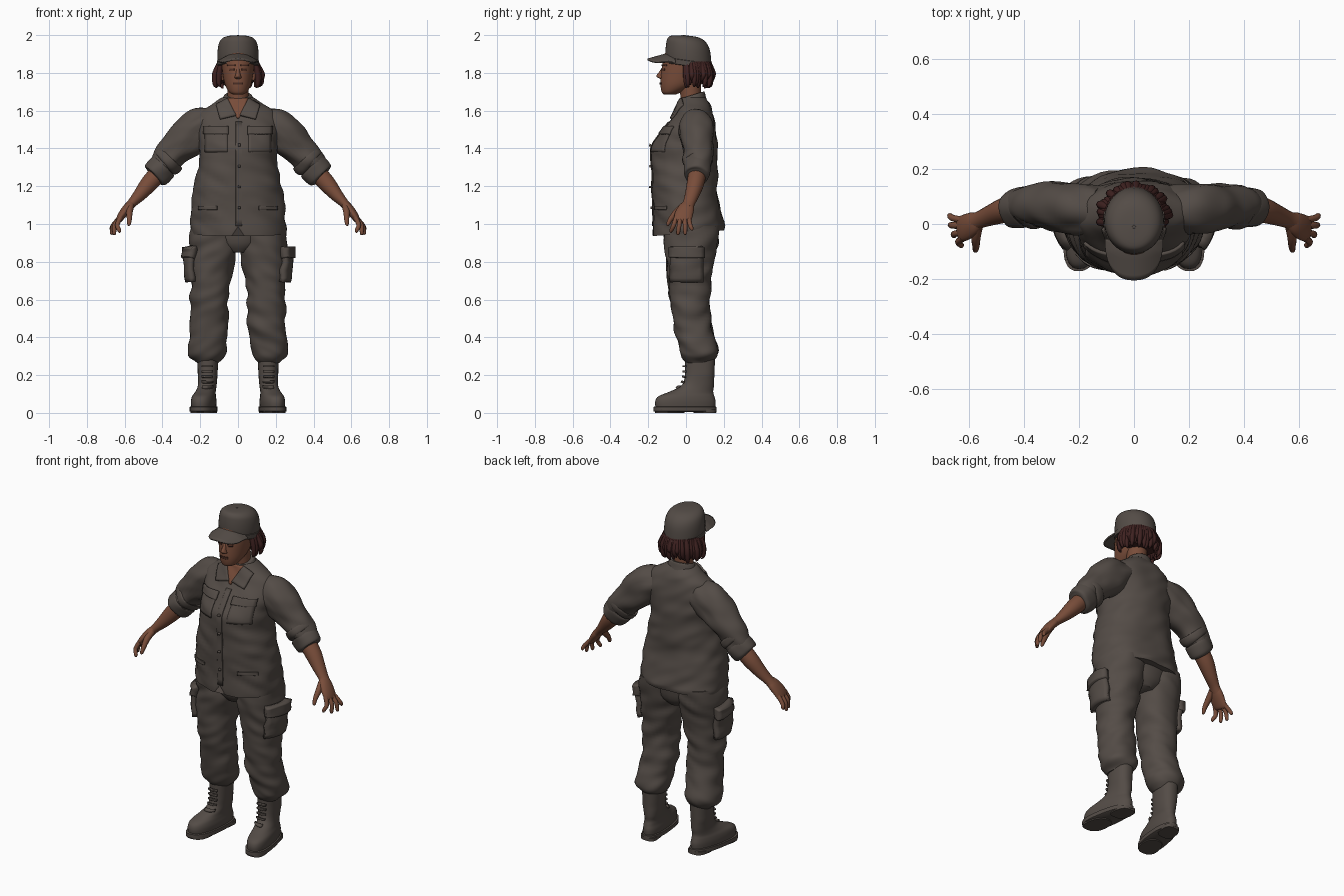
import bpy, bmesh, math, random
from mathutils import Vector, noise
from mathutils.bvhtree import BVHTree

random.seed(4)


def material(name, rgb):
    m = bpy.data.materials.new(name)
    m.diffuse_color = (*rgb, 1)
    return m


FABRIC = material("drab fabric", (0.088, 0.072, 0.062))
SKIN = material("brown skin", (0.19, 0.074, 0.042))
HAIR = material("dark red hair", (0.05, 0.016, 0.015))
DARK = material("dark features", (0.07, 0.027, 0.018))


def finish(name, verts, faces, mat, angle=50):
    me = bpy.data.meshes.new(name)
    me.from_pydata(verts, [], faces)
    bm = bmesh.new()
    bm.from_mesh(me)
    bmesh.ops.recalc_face_normals(bm, faces=bm.faces)
    bm.to_mesh(me)
    bm.free()
    ob = bpy.data.objects.new(name, me)
    bpy.context.collection.objects.link(ob)
    me.materials.append(mat)
    bpy.ops.object.select_all(action='DESELECT')
    ob.select_set(True)
    bpy.context.view_layer.objects.active = ob
    bpy.ops.object.shade_smooth_by_angle(angle=math.radians(angle))
    return ob


def smooth_rings(rings, steps):
    out = []
    for i in range(len(rings) - 1):
        p = [Vector(rings[min(max(i + k, 0), len(rings) - 1)]) for k in (-1, 0, 1, 2)]
        for j in range(steps):
            t = j / steps
            out.append(0.5 * (2 * p[1] + (p[2] - p[0]) * t + (2 * p[0] - 5 * p[1] + 4 * p[2] - p[3]) * t * t
                              + (3 * p[1] - p[0] - 3 * p[2] + p[3]) * t ** 3))
    return out + [Vector(rings[-1])]


def loft(name, rings, mat, n=28, steps=4, power=2.0, fold=0, warp=None, along=False, s=1):
    """Rings are (x, y, z, half width, half depth), level or square to the path."""
    rs = smooth_rings(rings, steps)
    verts, faces = [], []
    for i, r in enumerate(rs):
        c, u, v = Vector(r[:3]), Vector((1, 0, 0)), Vector((0, 1, 0))
        if along:
            t = (Vector(rs[min(i + 1, len(rs) - 1)][:3]) - Vector(rs[max(i - 1, 0)][:3])).normalized()
            u = v.cross(t).normalized()
            v = t.cross(u)
        for k in range(n):
            a = 2 * math.pi * k / n
            ca, sa = math.cos(a), math.sin(a)
            d = (u * math.copysign(abs(ca) ** (2 / power), ca) * r[3]
                 + v * math.copysign(abs(sa) ** (2 / power), sa) * r[4])
            p = c + d
            if fold:
                p += d.normalized() * fold * noise.noise(Vector((p.x * 9 + 3 * s, p.y * 9, p.z * 17 + p.x * 8)))
            if warp:
                p = warp(p)
            verts.append((p.x * s, p.y, p.z))
    for i in range(len(rs) - 1):
        for k in range(n):
            a, b = i * n + k, i * n + (k + 1) % n
            faces.append((a, b, b + n, a + n))
    faces += [tuple(range(n)), tuple(range((len(rs) - 1) * n, len(rs) * n))]
    return finish(name, verts, faces, mat)


def plate(name, target, corners, mat, thick=0.007, side=None, res=8):
    """Four corners projected on a target: (x, z) from the front, (y, z) from a side."""
    tree = BVHTree.FromObject(target, bpy.context.evaluated_depsgraph_get())
    d = Vector((-side, 0, 0)) if side else Vector((0, 1, 0))
    a, b, c, e = [Vector(q) for q in corners]
    verts, last = [], None
    for i in range(res + 1):
        for j in range(res + 1):
            q = a.lerp(b, i / res).lerp(e.lerp(c, i / res), j / res)
            o = Vector((side, q.x, q.y)) if side else Vector((q.x, -1, q.y))
            hit = tree.ray_cast(o, d)[0]
            last = hit or last or o
            verts.append(last - d * thick * 0.4)
    faces = [(i * (res + 1) + j, i * (res + 1) + j + 1, (i + 1) * (res + 1) + j + 1, (i + 1) * (res + 1) + j)
             for i in range(res) for j in range(res)]
    ob = finish(name, verts, faces, mat, 40)
    m = ob.modifiers.new("thickness", 'SOLIDIFY')
    m.thickness, m.offset = thick, 0
    return ob


def rect(x0, x1, z0, z1):
    return ((x0, z0), (x1, z0), (x1, z1), (x0, z1))


# Shirt body: hem dips at the front and splits at the middle
def hem(p):
    if p.z < 1.0:
        p.z += (1.0 - p.z) / 0.05 * (0.08 * p.y + (0.05 * max(0, 1 - abs(p.x) / 0.03) if p.y < 0 else 0))
    return p


shirt = loft("shirt_body", [(0, .012, .95, .25, .187), (0, .014, 1.0, .258, .188), (0, .003, 1.1, .247, .178),
             (0, -.006, 1.2, .235, .173), (0, -.007, 1.3, .212, .173), (0, -.006, 1.4, .205, .172),
             (0, .015, 1.48, .215, .15), (0, .035, 1.55, .215, .12), (0, .042, 1.6, .19, .095),
             (0, .042, 1.64, .125, .08), (0, .035, 1.67, .08, .066)], FABRIC, 56, 6, 2.2, .012, hem)
plate("shirt_placket", shirt, rect(-.012, .022, .99, 1.54), FABRIC, .006, res=16)
plate("open_neckline", shirt, ((-.006, 1.56), (.006, 1.56), (.055, 1.665), (-.055, 1.665)), SKIN, .006)
for s in (1, -1):
    plate("collar_flap", shirt, ((s * .01, 1.575), (s * .095, 1.555), (s * .115, 1.63), (s * .055, 1.665)),
          FABRIC, .014)
    plate("chest_pocket", shirt, rect(s * .055, s * .175, 1.38, 1.49), FABRIC, .006)
    plate("chest_pocket_flap", shirt, rect(s * .05, s * .18, 1.475, 1.515), FABRIC, .014)
    plate("lower_pocket", shirt, rect(s * .11, s * .21, 1.075, 1.095), FABRIC, .008)
for z in (1.08, 1.19, 1.3, 1.41):
    plate("button", shirt, rect(0, .012, z, z + .012), FABRIC, .016, res=2)


def tilt(p):
    p.z += 0.3 * (p.y - .04)
    return p


loft("collar_band", [(0, .036, 1.615, .105, .08), (0, .036, 1.65, .088, .07), (0, .035, 1.682, .073, .063),
     (0, .035, 1.685, .06, .052)], FABRIC, warp=tilt)

# Neck and head
loft("neck", [(0, .03, 1.6, .06, .055), (0, .025, 1.68, .056, .055), (0, .02, 1.8, .058, .06)], SKIN)
head = loft("head", [(0, -.085, 1.685, .024, .03), (0, -.078, 1.697, .046, .05), (0, -.045, 1.735, .068, .09),
            (0, -.02, 1.79, .08, .113), (0, -.008, 1.84, .086, .118), (0, .003, 1.9, .09, .115),
            (0, .005, 1.95, .07, .09)], SKIN, 36, 5)
loft("nose", [(0, -.118, 1.765, .012, .01), (0, -.128, 1.775, .02, .022), (0, -.132, 1.785, .015, .025),
     (0, -.125, 1.81, .01, .014), (0, -.118, 1.83, .008, .008)], SKIN, 12)
plate("mouth", head, rect(-.025, .025, 1.738, 1.75), DARK, .006)
for s in (1, -1):
    plate("eye", head, rect(s * .02, s * .045, 1.813, 1.823), DARK, .004, res=4)
    plate("eyebrow", head, rect(s * .015, s * .055, 1.836, 1.844), DARK, .007, res=4)
    loft("ear", [(.08, .012, 1.76, .006, .008), (.088, .014, 1.78, .01, .016), (.092, .018, 1.81, .012, .022),
         (.086, .018, 1.83, .006, .012)], SKIN, 12, s=s)

# Hair under the cap, with hanging locks
loft("hair_mass", [(0, .065, 1.75, .078, .055), (0, .055, 1.79, .096, .072), (0, .045, 1.86, .1, .082)], HAIR)
for i in range(34):
    a = math.radians(-22 + 224 * i / 33)
    cx, cy = math.cos(a), math.sin(a)
    k = random.uniform(.97, 1.15)
    low = random.uniform(1.715, 1.765)
    loft("hair_lock", [(cx * .095, .03 + cy * .09, 1.86, .014, .014),
         (cx * .11 * k, .035 + cy * .095 * k, 1.80, .016, .015),
         (cx * .112 * k, .035 + cy * .092 * k, low + .02, .012, .011),
         (cx * .104 * k, .035 + cy * .088, low, .004, .004)], HAIR, 8, 3)


# Cap crown, band and brim
def cap_tilt(p):
    p.z -= 0.14 * (p.y - .01) * min(1, (2.03 - p.z) / .1)
    return p


loft("cap_crown", [(0, .014, 1.84, .106, .121), (0, .012, 1.89, .109, .121), (0, .01, 1.94, .105, .115),
     (0, .002, 1.973, .092, .1), (0, -.008, 1.992, .062, .07), (0, -.01, 1.998, .01, .01)], FABRIC, 40, 4, warp=cap_tilt)
loft("cap_band", [(0, .014, 1.836, .108, .123), (0, .014, 1.838, .111, .126), (0, .013, 1.864, .112, .125),
     (0, .013, 1.866, .108, .122)], FABRIC, 40, 1, warp=cap_tilt)
verts, faces, N, M = [], [], 24, 8
for i in range(N + 1):
    u = -math.cos(math.pi * i / N)
    for j in range(M + 1):
        t = j / M
        edge = .15 * max(0, 1 - abs(u) ** 2.4) ** (1 / 2.4)
        y = -.055 - edge * t
        verts.append((.106 * u, y, 1.905 - .045 * u * u - .28 * max(0, -y - .1)))
        if i < N and j < M:
            a = i * (M + 1) + j
            faces.append((a, a + 1, a + M + 2, a + M + 1))
brim = finish("cap_brim", verts, faces, FABRIC)
m = brim.modifiers.new("thickness", 'SOLIDIFY')
m.thickness = .009
loft("cap_button", [(0, -.01, 1.99, .012, .012), (0, -.01, 2.0, .006, .006)], FABRIC, 12, 2)


# Boots: toes wider and turned outward
def splay(p):
    w = max(0, min(1, (.2 - p.z) / .1))
    p.x = .178 + (p.x - .178) * (1 - .7 * w * p.y) - .14 * w * p.y
    return p


# Trousers
loft("trouser_seat", [(0, .03, .85, .07, .1), (0, .03, .9, .16, .13), (0, .03, 1.0, .22, .14)], FABRIC)
for s in (1, -1):
    leg = loft("trouser_leg", [(.125, .03, .99, .125, .145), (.13, .027, .9, .128, .14), (.138, .02, .8, .118, .124),
               (.146, .018, .7, .106, .114), (.15, .018, .6, .101, .106), (.15, .03, .5, .1, .1),
               (.157, .05, .4, .097, .1), (.167, .066, .335, .1, .1), (.166, .07, .295, .088, .09),
               (.163, .07, .265, .06, .06)], FABRIC, 36, 6, 2.2, .014, s=s)
    plate("cargo_pocket", leg, rect(-.075, .085, .695, .86), FABRIC, .034, side=s)
    plate("cargo_pocket_flap", leg, rect(-.08, .09, .82, .88), FABRIC, .048, side=s)

    boot = loft("boot", [(.178, -.003, .025, .06, .158), (.178, -.003, .06, .062, .16), (.178, .002, .088, .058, .148),
                (.174, .028, .112, .052, .116), (.167, .062, .145, .05, .086), (.161, .072, .2, .052, .078),
                (.16, .074, .29, .056, .08)], FABRIC, 36, 5, 2.3, warp=splay, s=s)
    loft("boot_sole", [(.178, -.005, .006, .064, .16), (.178, -.005, .009, .068, .167), (.178, -.005, .032, .068, .167),
         (.178, -.005, .034, .06, .158)], FABRIC, 36, 1, 2.4, warp=splay, s=s)
    loft("boot_heel", [(.178, .1, 0, .055, .06), (.178, .1, .02, .056, .061)], FABRIC, 24, 1, 3, warp=splay, s=s)
    loft("boot_tread", [(.178, -.085, 0, .056, .078), (.178, -.085, .02, .058, .08)], FABRIC, 24, 1, 2.4, warp=splay, s=s)
    for i in range(5):
        z = .13 + i * .028
        plate("boot_lace", boot, rect(s * .135, s * .19, z, z + .01), FABRIC, .016, res=4)

    # Rolled sleeve
    loft("sleeve", [(.13, .05, 1.53, .085, .085), (.2, .055, 1.505, .105, .095), (.27, .062, 1.45, .104, .09),
         (.34, .066, 1.385, .088, .08), (.39, .064, 1.325, .078, .07), (.43, .06, 1.275, .066, .062)],
         FABRIC, 32, 6, 2, .016, along=True, s=s)
    loft("sleeve_cuff", [(.39, .062, 1.312, .064, .06), (.395, .062, 1.307, .077, .07), (.415, .06, 1.285, .08, .072),
         (.44, .057, 1.258, .074, .068), (.446, .056, 1.252, .052, .05)], FABRIC, 32, 4, 2, .009, along=True, s=s)
    loft("sleeve_fold", [(.355, .064, 1.355, .07, .065), (.36, .064, 1.35, .085, .078), (.38, .063, 1.325, .085, .077),
         (.39, .063, 1.315, .07, .065)], FABRIC, 32, 4, 2, .009, along=True, s=s)

    # Forearm and hand
    loft("forearm", [(.42, .06, 1.27, .048, .048), (.47, .05, 1.215, .046, .046), (.52, .032, 1.155, .035, .038),
         (.56, .016, 1.112, .025, .032), (.585, .006, 1.085, .024, .034)], SKIN, 20, along=True, s=s)
    loft("palm", [(.562, .014, 1.11, .02, .028), (.585, .002, 1.085, .024, .042), (.612, -.012, 1.05, .022, .048),
         (.632, -.018, 1.02, .016, .046), (.638, -.02, 1.01, .008, .038)], SKIN, 20, along=True, s=s)
    for y, tx, ty, tz in ((-.052, .628, -.078, .955), (-.03, .655, -.042, .942), (-.006, .668, -.004, .943),
                          (.014, .67, .03, .965)):
        loft("finger", [(.622, y, 1.035, .013, .012), ((.65 + tx) / 2, (y + ty) / 2, .995, .012, .012),
             (tx, ty, tz + .01, .01, .01), (tx + .002, ty, tz, .004, .004)], SKIN, 12, along=True, s=s)
    loft("thumb", [(.568, -.01, 1.095, .018, .02), (.575, -.05, 1.062, .017, .018), (.575, -.082, 1.025, .013, .013),
         (.577, -.096, .998, .009, .009), (.577, -.098, .99, .003, .003)], SKIN, 12, along=True, s=s)
